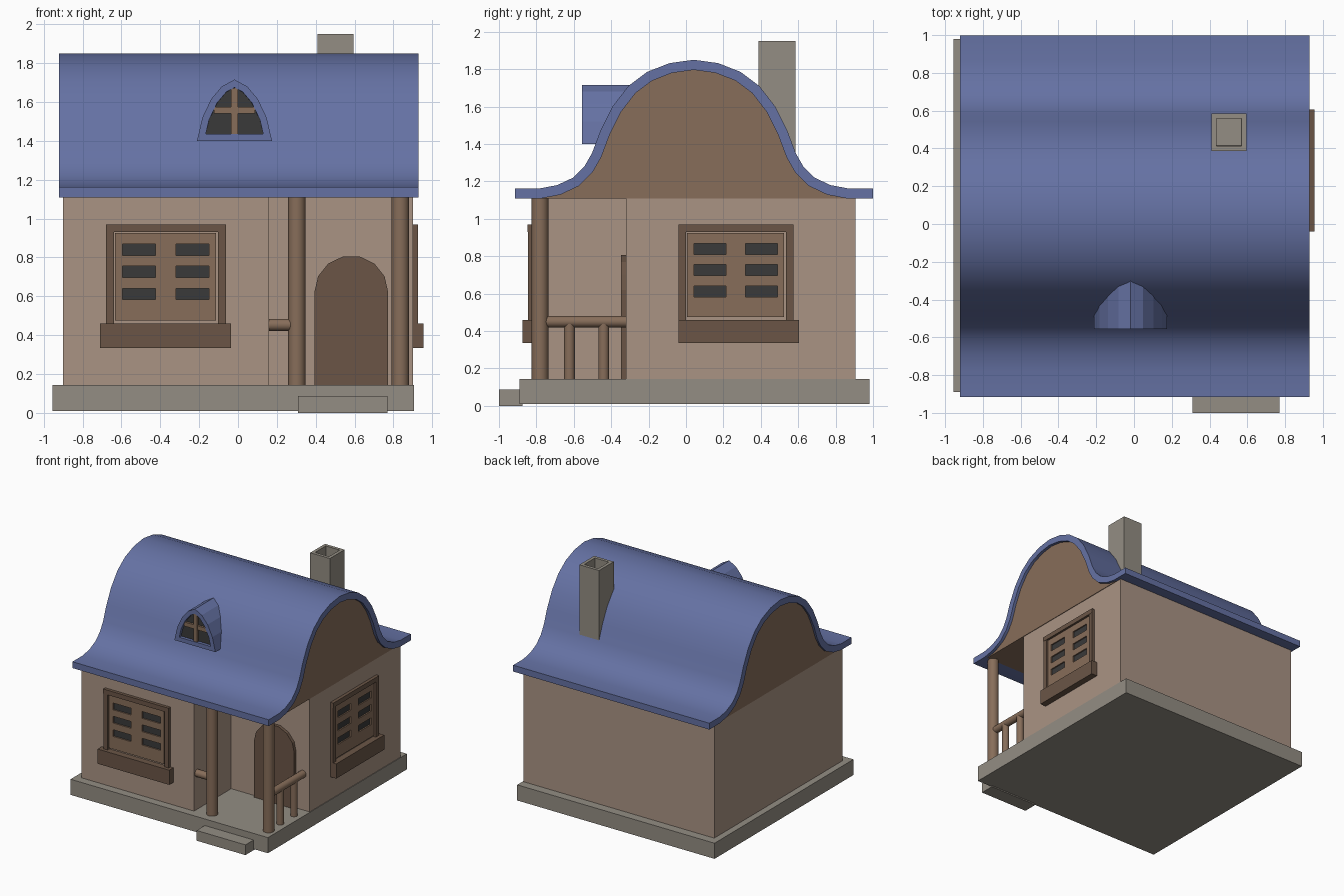
import bpy, bmesh, math
from mathutils import Vector

if "Cube" in bpy.data.objects:
    bpy.data.objects.remove(bpy.data.objects["Cube"])


def material(name, rgb):
    m = bpy.data.materials.new(name)
    m.diffuse_color = (*[(c / 255) ** 2.2 for c in rgb], 1)
    m.use_nodes = True
    m.node_tree.nodes["Principled BSDF"].inputs["Base Color"].default_value = m.diffuse_color
    return m


PLASTER = material("plaster", (168, 146, 131))
WOOD = material("wood", (134, 109, 90))
DARK_WOOD = material("dark_wood", (106, 86, 72))
STONE = material("stone", (146, 140, 130))
ROOF = material("roof_blue", (101, 113, 162))
GLASS = material("dark_glass", (60, 60, 60))


def finish(name, bm, mats, smooth=False):
    me = bpy.data.meshes.new(name)
    bm.to_mesh(me)
    bm.free()
    ob = bpy.data.objects.new(name, me)
    bpy.context.collection.objects.link(ob)
    for m in mats:
        me.materials.append(m)
    if smooth:
        bpy.ops.object.select_all(action='DESELECT')
        ob.select_set(True)
        bpy.context.view_layer.objects.active = ob
        bpy.ops.object.shade_smooth_by_angle(angle=math.radians(40))
    return ob


def prism(name, pts, axis, a, b, *mats, smooth=False, recess=None):
    """Extrude a 2D outline along an axis; recess=(end, rim, depth) hollows one cap."""
    place = {'x': lambda p, t: (t, p[0], p[1]),
             'y': lambda p, t: (p[0], t, p[1]),
             'z': lambda p, t: (p[0], p[1], t)}[axis]
    bm = bmesh.new()
    ends = [[bm.verts.new(place(p, t)) for p in pts] for t in (a, b)]
    caps = [bm.faces.new(e) for e in ends]
    n = len(pts)
    for i in range(n):
        j = (i + 1) % n
        bm.faces.new((ends[0][i], ends[0][j], ends[1][j], ends[1][i]))
    bmesh.ops.recalc_face_normals(bm, faces=bm.faces)
    if recess:
        end, rim, depth = recess
        bmesh.ops.inset_region(bm, faces=[caps[end]], thickness=rim, use_even_offset=True)
        bmesh.ops.inset_region(bm, faces=[caps[end]], thickness=0.0005, depth=-depth)
        caps[end].material_index = len(mats) - 1
    return finish(name, bm, mats, smooth)


def box(name, x, y, z, mat):
    return prism(name, [(x[0], y[0]), (x[1], y[0]), (x[1], y[1]), (x[0], y[1])],
                 'z', z[0], z[1], mat)


def rod(name, axis, c, r, a, b, mat, sides=16):
    pts = [(c[0] + r * math.cos(2 * math.pi * i / sides),
            c[1] + r * math.sin(2 * math.pi * i / sides)) for i in range(sides)]
    return prism(name, pts, axis, a, b, mat, smooth=True)


# Stone base and doorstep
box("base_slab", (-.955, .905), (-.89, .98), (.01, .143), STONE)
box("door_step", (.31, .77), (-1, -.875), (0, .087), STONE)

# Walls, L-shaped around the corner porch
prism("walls", [(-.9, -.82), (.16, -.82), (.16, -.32), (.9, -.32), (.9, .905), (-.9, .905)],
      'z', .14, 1.115, PLASTER)

# Bell-shaped roof: half profile, mirrored, then offset inward for thickness
MID = .042
half = [(0, 1.85), (.13, 1.832), (.25, 1.785), (.35, 1.71), (.435, 1.60), (.50, 1.47),
        (.545, 1.35), (.585, 1.28), (.645, 1.22), (.73, 1.18), (.82, 1.163), (.957, 1.163)]
outer = [Vector((MID - d, z)) for d, z in half[:0:-1]] + [Vector((MID + d, z)) for d, z in half]
inner = []
for i, p in enumerate(outer):
    t = (outer[min(i + 1, len(outer) - 1)] - outer[max(i - 1, 0)]).normalized()
    if i in (0, len(outer) - 1):
        t = Vector((1, 0))
    inner.append(p + Vector((t.y, -t.x)) * .054)
prism("roof", outer + inner[::-1], 'x', -.92, .93, ROOF, smooth=True)
prism("gable", inner[1:-1], 'x', -.902, .905, WOOD)

# Chimney
prism("chimney", [(.41, .387), (.595, .387), (.595, .585), (.41, .585)], 'z', 1.3, 1.95,
      STONE, recess=(1, .027, .12))

# Dormer with recessed pane and cross bars
DX = -.018
side = [(.193, 1.40), (.165, 1.52), (.12, 1.615), (.065, 1.68)]
arch = [(DX + d, z) for d, z in side] + [(DX, 1.715)] + [(DX - d, z) for d, z in side[::-1]]
prism("dormer", arch, 'y', -.555, -.25, ROOF, GLASS, recess=(0, .036, .025))
box("dormer_upright_bar", (DX - .018, DX + .018), (-.55, -.525), (1.436, 1.672), WOOD)
box("dormer_cross_bar", (DX - .105, DX + .105), (-.548, -.525), (1.54, 1.575), WOOD)


def window(name, mid, front, sill):
    """Shuttered window; front: on the front wall, otherwise on the right wall."""
    def part(label, u, v, d, mat):
        u = (mid + u[0], mid + u[1])
        if front:
            box(f"{name}_{label}", u, (-.82 - d, -.80), v, mat)
        else:
            box(f"{name}_{label}", (.88, .9 + d), u, v, mat)
    part("sill", sill, (.335, .46), .055, DARK_WOOD)
    part("lintel", (-.308, .308), (.93, .97), .027, DARK_WOOD)
    for s, label in ((-1, "left"), (1, "right")):
        part(f"{label}_jamb", sorted((s * .308, s * .268)), (.46, .93), .025, DARK_WOOD)
    # shutter boards leave six dark slots
    part("dark_back", (-.25, .25), (.49, .90), .003, GLASS)
    for k, u in enumerate(((-.262, -.224), (-.054, .05), (.222, .258))):
        part(f"stile_{k}", u, (.475, .925), .014, WOOD)
    for c, u in enumerate(((-.224, -.054), (.05, .222))):
        for k, v in enumerate(((.475, .583), (.64, .697), (.755, .81), (.868, .925))):
            part(f"slat_{c}_{k}", u, v, .014, WOOD)


window("front_window", -.37, True, (-.34, .335))
window("side_window", .267, False, (-.308, .338))

# Arched door
door = [(.393, .14), (.773, .14)] + [(.583 + .19 * math.cos(math.pi * i / 7),
                                     .62 + .19 * math.sin(math.pi * i / 7)) for i in range(8)]
prism("door", door, 'y', -.347, -.31, DARK_WOOD)

# Porch posts and railings
for k, x in enumerate((.303, .836)):
    rod(f"porch_post_{k}", 'z', (x, -.78), .045, .14, 1.13, WOOD)
rod("side_handrail", 'x', (-.78, .453), .031, .15, .28, WOOD)
rod("porch_handrail", 'y', (.836, .45), .031, -.76, -.315, WOOD)
for k, y in enumerate((-.623, -.44)):
    rod(f"baluster_{k}", 'z', (.836, y), .029, .14, .44, WOOD)
